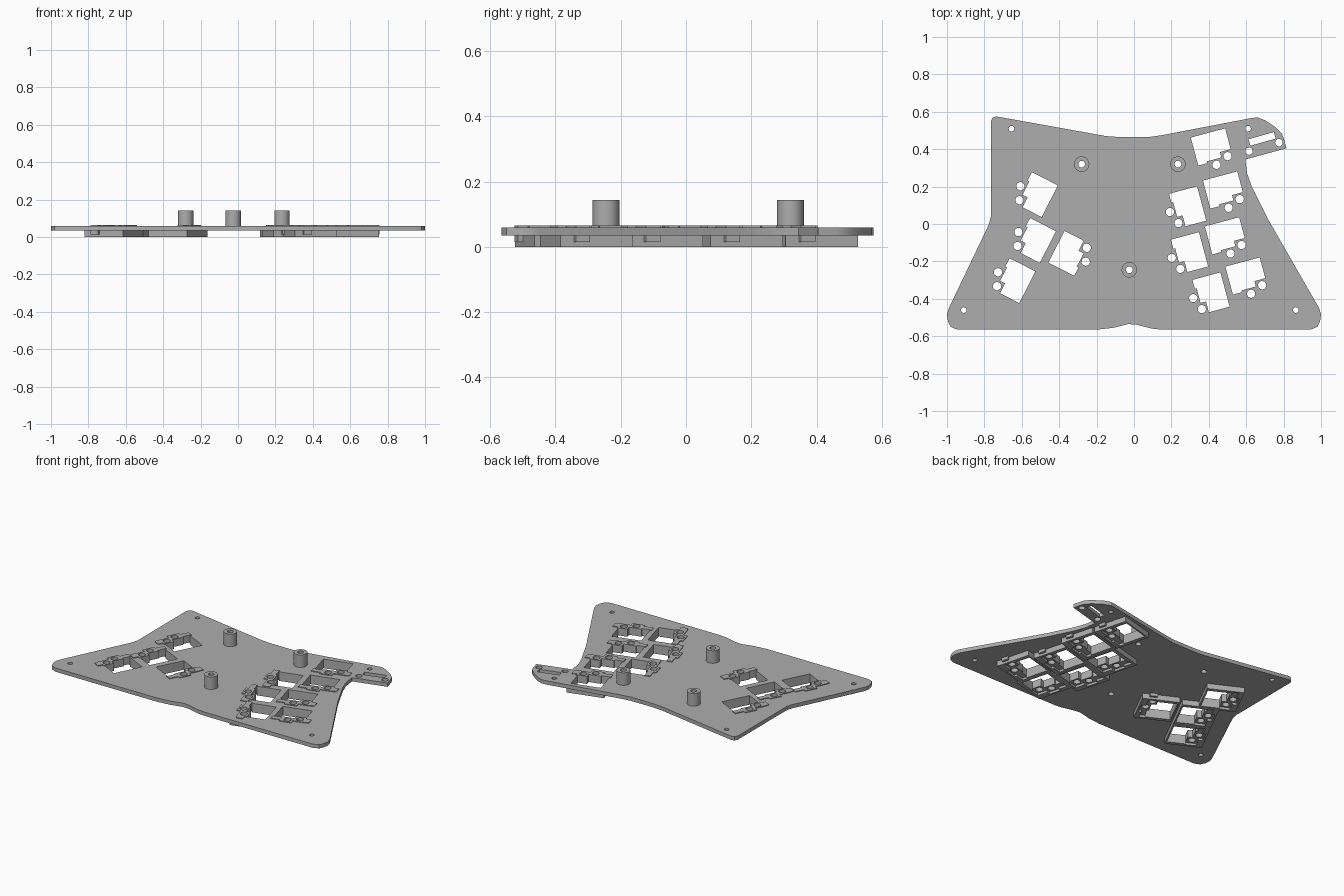
import bpy, bmesh
from math import sin, cos, pi, radians
from mathutils import Vector, Matrix

if "Cube" in bpy.data.objects:
    bpy.data.objects.remove(bpy.data.objects["Cube"])

grey = bpy.data.materials.new("plastic_grey")
grey.use_nodes = True
colour = (0.42, 0.42, 0.42, 1)
grey.diffuse_color = colour
grey.node_tree.nodes["Principled BSDF"].inputs["Base Color"].default_value = colour


def circle(x, y, r, n=24):
    return [(x + r * cos(2 * pi * i / n), y + r * sin(2 * pi * i / n)) for i in range(n)]


def rect(x0, y0, x1, y1):
    return [(x0, y0), (x1, y0), (x1, y1), (x0, y1)]


def place(loop, x, y, deg):
    m = Matrix.Rotation(radians(deg), 2)
    return [tuple(m @ Vector(p) + Vector((x, y))) for p in loop]


def slab(name, loops, z0, z1):
    """Flat sheet: the first loop is the outline, the rest are holes."""
    curve = bpy.data.curves.new(name, "CURVE")
    curve.dimensions = "2D"
    curve.fill_mode = "BOTH"
    curve.extrude = (z1 - z0) / 2
    for loop in loops:
        s = curve.splines.new("POLY")
        s.points.add(len(loop) - 1)
        for pt, (x, y) in zip(s.points, loop):
            pt.co = (x, y, 0, 1)
        s.use_cyclic_u = True
    temp = bpy.data.objects.new(name + "_profile", curve)
    bpy.context.collection.objects.link(temp)
    bpy.context.view_layer.update()
    deps = bpy.context.evaluated_depsgraph_get()
    mesh = bpy.data.meshes.new_from_object(temp.evaluated_get(deps))
    bpy.data.objects.remove(temp)
    bm = bmesh.new()
    bm.from_mesh(mesh)
    bmesh.ops.remove_doubles(bm, verts=bm.verts, dist=0.0001)
    bmesh.ops.translate(bm, verts=bm.verts, vec=(0, 0, (z0 + z1) / 2))
    bmesh.ops.recalc_face_normals(bm, faces=bm.faces)
    bm.to_mesh(mesh)
    bm.free()
    mesh.name = name
    mesh.materials.clear()
    mesh.materials.append(grey)
    obj = bpy.data.objects.new(name, mesh)
    bpy.context.collection.objects.link(obj)
    bpy.ops.object.select_all(action="DESELECT")
    obj.select_set(True)
    bpy.context.view_layer.objects.active = obj
    bpy.ops.object.shade_smooth_by_angle(angle=radians(25))
    return obj


# Key positions: x, y and turn
keys = [
    (0.42, 0.395, 15), (0.485, 0.165, 15), (0.495, -0.08, 15), (0.605, -0.295, 15),
    (0.27, 0.085, -75), (0.28, -0.16, -75), (0.395, -0.375, -75),
    (-0.535, 0.165, -117), (-0.545, -0.08, -117), (-0.655, -0.295, -117),
    (-0.33, -0.165, 63),
]

# Shapes of one key, in its own axes
window = [(-0.095, 0.095), (-0.095, -0.06), (-0.045, -0.06), (-0.045, -0.05),
          (0.035, -0.05), (0.035, -0.02), (0.095, -0.02), (0.095, 0.095)]
socket = [(-0.104, -0.06), (-0.104, -0.095), (-0.045, -0.095), (-0.045, -0.112),
          (0.035, -0.112), (0.035, -0.085), (0.103, -0.085), (0.135, -0.08),
          (0.135, -0.035), (0.103, -0.035), (0.103, -0.02), (0.035, -0.02),
          (0.035, -0.05), (-0.045, -0.05), (-0.045, -0.06)]
frame_hole = ([(-0.095, 0.095), (-0.095, -0.06)] + socket[:7]
              + [(0.103, -0.02), (0.095, -0.02), (0.095, 0.095)])
pins = [circle(0, -0.081, 0.022), circle(0.069, -0.052, 0.022)]

# Plate outline
outline = [
    (-0.765, 0.55), (-0.755, 0.57), (-0.735, 0.575), (-0.15, 0.47), (-0.08, 0.465),
    (0.08, 0.465), (0.15, 0.475), (0.62, 0.565), (0.66, 0.57), (0.70, 0.555),
    (0.76, 0.515), (0.79, 0.485), (0.80, 0.46), (0.815, 0.405), (0.595, 0.345),
    (0.605, 0.27), (0.63, 0.2), (0.72, 0.02), (0.99, -0.45), (1.0, -0.485),
    (0.995, -0.52), (0.98, -0.55), (0.945, -0.565), (0.15, -0.565), (0.1, -0.56),
    (0.01, -0.538), (-0.03, -0.535), (-0.11, -0.555), (-0.2, -0.565), (-0.945, -0.565),
    (-0.98, -0.55), (-0.995, -0.52), (-1.0, -0.485), (-0.99, -0.45), (-0.775, 0.0),
    (-0.765, 0.04)]

posts = [(-0.28, 0.32), (0.235, 0.32), (-0.025, -0.245)]
screws = [(-0.655, 0.51), (0.61, 0.51), (-0.91, -0.46), (0.865, -0.46)]

# Main plate with all its openings
holes = [circle(x, y, 0.015) for x, y in screws]
holes += [circle(x, y, 0.018) for x, y in posts]
holes += [circle(0.615, 0.39, 0.02), circle(0.775, 0.435, 0.02)]
holes.append(place(rect(-0.07, -0.018, 0.07, 0.018), 0.685, 0.455, 16))
for key in keys:
    holes += [place(loop, *key) for loop in [window] + pins]
slab("main_plate", [outline] + holes, 0.035, 0.06)

# Key frames under the plate, and the pin sockets
for i, key in enumerate(keys, 1):
    frame = [rect(-0.12, -0.125, 0.12, 0.105), frame_hole]
    slab(f"key_frame_{i}", [place(p, *key) for p in frame], 0, 0.036)
    slab(f"key_socket_{i}", [place(p, *key) for p in [socket] + pins], 0.015, 0.065)

# Hollow standoff posts
for i, (x, y) in enumerate(posts, 1):
    slab(f"standoff_post_{i}", [circle(x, y, 0.041, 32), circle(x, y, 0.018)], 0.055, 0.143)
